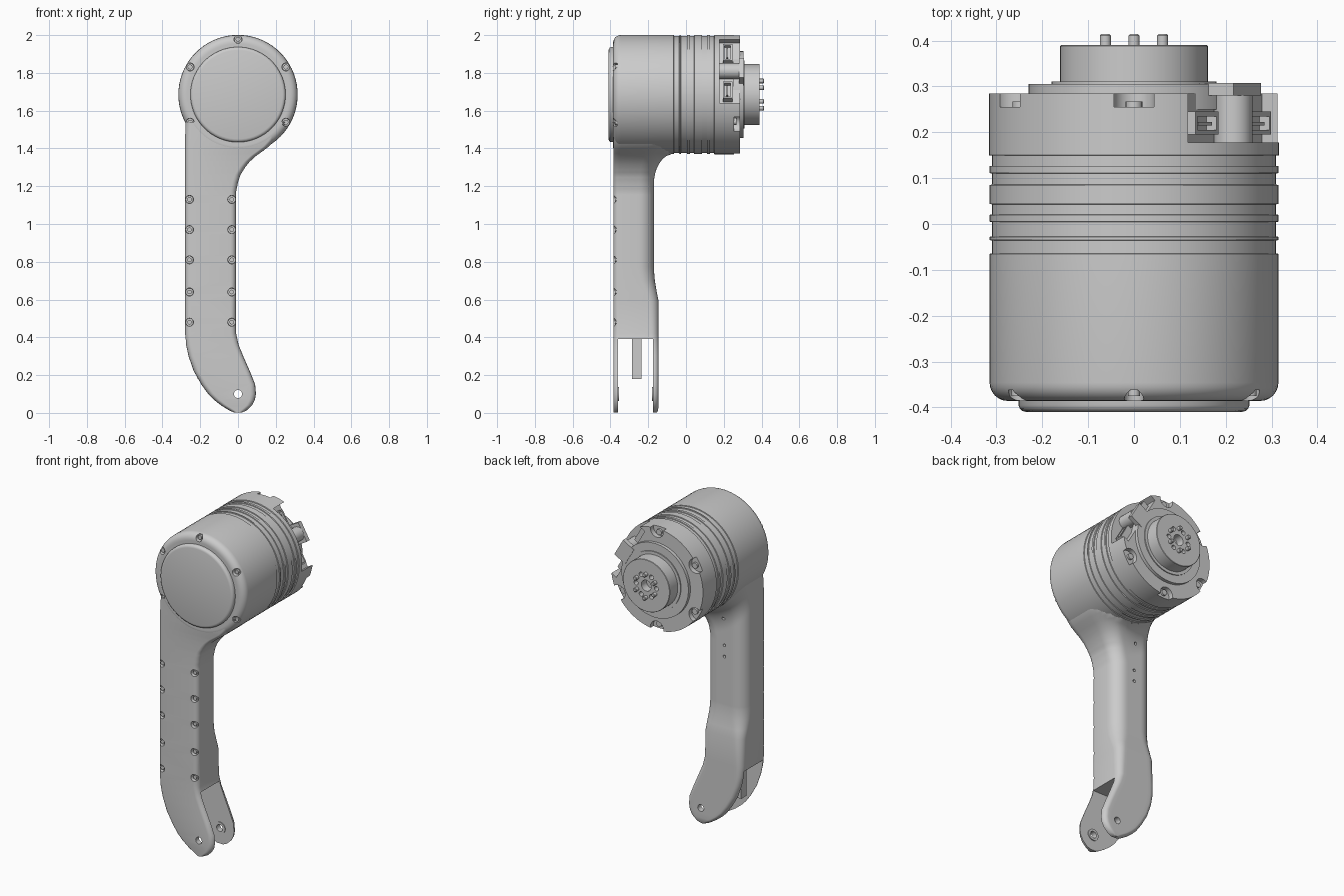
import bpy, bmesh
from math import sin, cos, pi, sqrt, radians
from mathutils import Matrix

if "Cube" in bpy.data.objects:
    bpy.data.objects.remove(bpy.data.objects["Cube"])

ZC, R, F = 1.685, 0.315, -0.385      # head axis height, head radius, front plane


def finish(name, bm, angle=32):
    bmesh.ops.recalc_face_normals(bm, faces=bm.faces)
    me = bpy.data.meshes.new(name)
    bm.to_mesh(me)
    bm.free()
    ob = bpy.data.objects.new(name, me)
    bpy.context.collection.objects.link(ob)
    smooth(ob, angle)
    return ob


def select(obs):
    bpy.ops.object.select_all(action='DESELECT')
    for o in obs:
        o.select_set(True)
    bpy.context.view_layer.objects.active = obs[0]


def smooth(ob, angle=32):
    select([ob])
    bpy.ops.object.shade_smooth_by_angle(angle=radians(angle))


def loft(name, rings):
    bm = bmesh.new()
    vs = [[bm.verts.new(p) for p in ring] for ring in rings]
    n = len(vs[0])
    for a, b in zip(vs, vs[1:]):
        for i in range(n):
            bm.faces.new((a[i], a[(i + 1) % n], b[(i + 1) % n], b[i]))
    bm.faces.new(vs[0])
    bm.faces.new(vs[-1])
    return finish(name, bm)


def lathe(name, profile, x=0, z=ZC, n=24):
    """Solid of revolution about a y-parallel axis, profile = (radius, y)."""
    return loft(name, [[(x + r * cos(2 * pi * i / n), y, z + r * sin(2 * pi * i / n))
                        for i in range(n)] for r, y in profile])


def rod(name, x, z, r, y0, y1, r1=None, n=20):
    return lathe(name, [(r, y0), (r1 or r, y1)], x, z, n)


def box(name, lo, hi, turn=0):
    """Box from corner to corner; turn rotates about the head axis (local x is radial)."""
    bm = bmesh.new()
    bmesh.ops.create_cube(bm, size=1)
    for v in bm.verts:
        v.co = [(a + b) / 2 + c * (b - a) for a, b, c in zip(lo, hi, v.co)]
    if turn:
        bm.transform(Matrix.Translation((0, 0, ZC)) @ Matrix.Rotation(-turn, 4, 'Y'))
    return finish(name, bm)


def cut(target, cutters):
    select(cutters)
    if len(cutters) > 1:
        bpy.ops.object.join()
    c = bpy.context.view_layer.objects.active
    c.hide_render = True
    m = target.modifiers.new("cut", 'BOOLEAN')
    m.object, m.operation, m.solver = c, 'DIFFERENCE', 'EXACT'
    select([target])
    bpy.ops.object.modifier_apply(modifier=m.name)
    bpy.data.objects.remove(c)
    smooth(target)


def polar(deg, r):
    a = radians(deg)
    return r * cos(a), ZC + r * sin(a)


# --- motor housing with rounded front edge and ribbed band
prof = [(0.27, F - 0.001)]
prof += [(0.275 + 0.04 * sin(t * pi / 12), F + 0.039 - 0.04 * cos(t * pi / 12)) for t in range(7)]
prof += [(R, -0.065)]
lo = 0.310
for y0, y1 in [(-0.036, -0.028), (0.004, 0.02), (0.043, 0.085), (0.11, 0.126)]:
    prof += [(lo, prof[-1][1] + 0.001), (lo, y0), (R, y0 + 0.001), (R, y1)]
prof += [(lo, 0.127), (lo, 0.149), (R + 0.001, 0.15), (R + 0.001, 0.285)]
housing = lathe("motor_housing", prof, n=72)

TURN = radians(30)
cutters = [box("pocket", (0.21, 0.178, -0.195), (0.4, 0.32, 0.195), TURN)]
for deg in (90, 150, 210, 270, 330):
    x, z = polar(deg, 0.305)
    cutters.append(rod("back_notch", x, z, 0.045, 0.255, 0.32))
    x, z = polar(deg, 0.285)
    rod("back_screw", x, z, 0.018, 0.24, 0.267)
for deg in (90, 30, 150, 210, 330):
    x, z = polar(deg, 0.293)
    cutters.append(rod("front_screw_pocket", x, z, 0.024, -0.42, -0.362, 0.02))
    rod("front_screw", x, z, 0.013, -0.375, -0.35)
cut(housing, cutters)

# --- round front cover
lathe("front_cover", [(0.235, -0.41), (0.243, -0.408), (0.249, -0.403), (0.252, -0.395),
                      (0.252, -0.37)], n=72)

# --- stepped output hub with pins and bolt holes
hub = lathe("output_hub", [(0.23, 0.25), (0.23, 0.305), (0.18, 0.305), (0.18, 0.311),
                           (0.161, 0.311), (0.161, 0.388), (0.159, 0.39)], n=64)
cutters = [rod("centre_hole", 0, ZC, 0.034, 0.34, 0.42)]
for k in range(6):
    x, z = polar(60 * k, 0.07)
    cutters.append(rod("bolt_hole", x, z, 0.014, 0.35, 0.42))
    x, z = polar(60 * k + 30, 0.072)
    lathe("hub_pin", [(0.012, 0.37), (0.012, 0.411), (0.009, 0.414)], x, z, 16)
cut(hub, cutters)

# --- connectors in the side pocket
x, z = polar(30, 0.25)
rod("pocket_boss", x, z, 0.042, 0.17, 0.28)
box("pocket_plate", (0.2, 0.28, -0.06), (0.285, 0.308, 0.06), TURN)
for s in (-1, 1):
    c = 0.115 * s
    conn = box("connector", (0.19, 0.195, c - 0.05), (0.25, 0.245, c + 0.05), TURN)
    cut(conn, [box("socket", (0.225, 0.205, c - 0.042), (0.27, 0.235, c + 0.042), TURN)])
    box("connector_tab", (0.2, 0.215, c - 0.03), (0.245, 0.223, c + 0.03), TURN)

# --- arm: lofted sections (z, left x, right x, back y, back corner radius)
keys = [(0.002, -0.02, 0.02, -0.155, 0.03), (0.012, -0.045, 0.045, -0.148, 0.03),
        (0.04, -0.09, 0.075, -0.145, 0.03), (0.07, -0.128, 0.09, -0.145, 0.03),
        (0.1, -0.158, 0.095, -0.145, 0.03), (0.15, -0.194, 0.091, -0.145, 0.03),
        (0.22, -0.234, 0.063, -0.145, 0.03), (0.3, -0.262, 0.028, -0.145, 0.03),
        (0.36, -0.275, 0.004, -0.145, 0.035), (0.42, -0.28, -0.01, -0.145, 0.04),
        (0.59, -0.28, -0.01, -0.145, 0.05), (0.64, -0.28, -0.01, -0.155, 0.06),
        (0.7, -0.28, -0.01, -0.165, 0.075), (0.76, -0.28, -0.01, -0.17, 0.08),
        (1.17, -0.28, -0.01, -0.17, 0.08), (1.22, -0.28, 0.0, -0.17, 0.08),
        (1.26, -0.28, 0.013, -0.17, 0.08), (1.3, -0.28, 0.038, -0.17, 0.08),
        (1.33, -0.28, 0.062, -0.17, 0.08), (1.36, -0.28, 0.095, -0.17, 0.08),
        (1.385, -0.28, 0.13, -0.17, 0.08), (1.41, -0.28, 0.163, -0.17, 0.08),
        (1.44, -0.28, 0.19, -0.17, 0.08), (1.54, -0.278, 0.26, -0.17, 0.08)]


def section(z, xl, xr, yb, rb):
    w = (xr - xl) * 0.48
    rb, rf = min(rb, w), min(0.03, w)
    pts = []
    for cx, cy, r, a0, n in [(xl + rf, F + rf, rf, 180, 5), (xr - rf, F + rf, rf, 270, 5),
                             (xr - rb, yb - rb, rb, 0, 8), (xl + rb, yb - rb, rb, 90, 8)]:
        if a0 == 90:                                    # subdivide the back face
            pts += [(xr - rb + (xl - xr + 2 * rb) * i / 10, yb) for i in range(1, 10)]
        for i in range(n + 1):
            a = radians(a0 + 90 * i / n)
            pts.append((cx + r * cos(a), cy + r * sin(a)))
    ring = []
    for x, y in pts:                                    # concave blend under the head
        gap = ZC - sqrt(max(R * R - x * x, 0)) - z
        t = min(max(1 - gap / 0.17, 0), 1)
        off = 0.1 * (1 - sqrt(1 - t * t))
        ring.append((x, F + (y - F) * (1 + off / (yb - F)), z))
    return ring


rings = []
for a, b in zip(keys, keys[1:]):
    n = max(1, round((b[0] - a[0]) / 0.015)) if b[0] > 1.1 else 1
    rings += [section(*[p + (q - p) * i / n for p, q in zip(a, b)]) for i in range(n)]
rings.append(section(*keys[-1]))
arm = loft("arm", rings)

# fork slot, pivot hole, screw pockets and small back holes
cut(arm, [box("fork_slot", (-0.5, -0.36, -0.1), (0.3, -0.175, 0.39))])
cutters = [rod("pivot_hole", 0, 0.1, 0.021, -0.5, 0)]
for z in (0.48, 0.64, 0.81, 0.97, 1.13):
    for x in (-0.257, -0.033):
        cutters.append(rod("arm_screw_pocket", x, z, 0.024, -0.42, -0.362, 0.02))
        rod("arm_screw", x, z, 0.012, -0.375, -0.355)
cutters += [rod("back_hole", -0.145, z, 0.009, -0.2, -0.05, n=12) for z in (1.07, 1.14, 1.31)]
cut(arm, cutters)

# --- fork details: stop tab and raised rings round the pivot
box("fork_stop_tab", (-0.215, -0.285, 0.18), (-0.1, -0.235, 0.4))
for y0, y1 in ((-0.363, -0.354), (-0.18, -0.171)):
    ring = rod("pivot_ring", 0, 0.1, 0.036, y0, y1, n=32)
    cut(ring, [rod("ring_hole", 0, 0.1, 0.021, -0.5, 0)])
